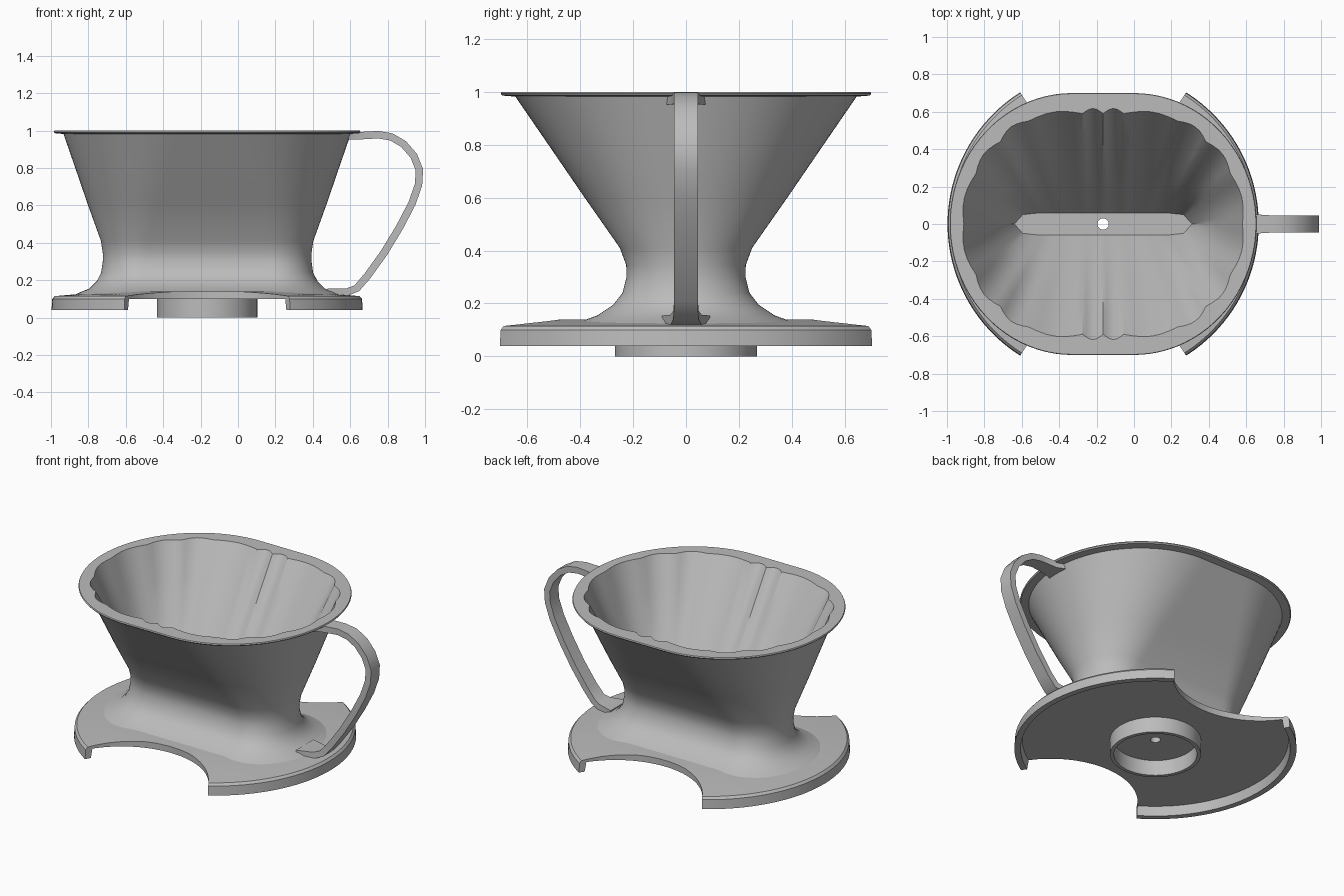
import bpy, bmesh, math
from mathutils import Vector

cube = bpy.data.objects.get("Cube")
if cube:
    bpy.data.objects.remove(cube, do_unlink=True)

CX = -0.165          # axis of the cone and base
N = 30               # points per quarter ring

grey = bpy.data.materials.new("grey_plastic")
grey.use_nodes = True
grey.diffuse_color = (0.5, 0.5, 0.5, 1)
grey.node_tree.nodes["Principled BSDF"].inputs["Base Color"].default_value = (0.5, 0.5, 0.5, 1)


def finish(name, bm, offset=CX):
    bmesh.ops.recalc_face_normals(bm, faces=bm.faces)
    mesh = bpy.data.meshes.new(name)
    bm.to_mesh(mesh)
    bm.free()
    obj = bpy.data.objects.new(name, mesh)
    obj.location.x = offset
    bpy.context.collection.objects.link(obj)
    mesh.materials.append(grey)
    return obj


def smooth(obj, angle=30):
    bpy.ops.object.select_all(action='DESELECT')
    obj.select_set(True)
    bpy.context.view_layer.objects.active = obj
    bpy.ops.object.shade_smooth_by_angle(angle=math.radians(angle))


def loft(bm, rings, closed=False):
    """Skin a list of equal closed rings of 3D points."""
    loops = [[bm.verts.new(p) for p in ring] for ring in rings]
    pairs = list(zip(loops, loops[1:]))
    if closed:
        pairs.append((loops[-1], loops[0]))
    for a, b in pairs:
        for i in range(len(a)):
            j = (i + 1) % len(a)
            bm.faces.new((a[i], a[j], b[j], b[i]))
    return loops


def mirror_ring(quarter, z):
    """Turn a quarter outline, from +y round to +x, into a full ring."""
    back = quarter[::-1]
    pts = quarter[:-1] + [(x, -y) for x, y in back[:-1]]
    pts += [(-x, -y) for x, y in quarter[:-1]] + [(-x, y) for x, y in back[:-1]]
    return [(x, y, z) for x, y in pts]


def oval(hx, hy, flat, z):
    """Oval with a straight middle of half length flat."""
    k = 8 if flat else 0
    q = [(flat * i / k, hy) for i in range(k)]
    for i in range(N - k + 1):
        a = math.pi / 2 * i / (N - k)
        q.append((flat + (hx - flat) * math.sin(a), hy * math.cos(a)))
    return mirror_ring(q, z)


# Ridges of the fluted inside, at the rim and at the floor slot
RIDGE_TOP = [(0, .59), (.11, .59), (.4, .55), (.55, .44), (.68, .27), (.745, 0)]
RIDGE_LOW = [(0, .06), (.105, .06), (.235, .06), (.335, .06), (.43, .05), (.475, 0)]


def fluted(t, z):
    """Scalloped ring, t = 0 at the floor and 1 at the rim."""
    ridges = [Vector(a).lerp(Vector(b), t) for a, b in zip(RIDGE_LOW, RIDGE_TOP)]
    steps = N // (len(ridges) - 1)
    q = []
    for a, b in zip(ridges, ridges[1:]):
        d = b - a
        out = Vector((-d.y, d.x)).normalized()
        bulge = t * min(.03, .25 * d.length)
        for i in range(steps):
            s = i / steps
            q.append(tuple(a + d * s + out * bulge * math.sin(math.pi * s)))
    q.append(tuple(ridges[-1]))
    return mirror_ring(q, z)


# Cone: flared foot, outer wall, rim flange, fluted inside, floor and drip hole
outer = [(.72, .44, .36, .115), (.68, .39, .36, .135), (.63, .335, .36, .155),
         (.59, .275, .36, .195), (.567, .24, .35, .24), (.558, .225, .34, .3),
         (.558, .226, .33, .345), (.568, .25, .32, .41), (.64, .39, .27, .61),
         (.705, .52, .215, .8), (.768, .645, .165, .982), (.815, .695, .165, .986),
         (.82, .7, .165, .993), (.817, .697, .165, 1.0)]
rings = [oval(*o) for o in outer]
rings += [fluted(t, .2 + .8 * t) for t in (1, .75, .5, .25, 0)]
rings += [oval(.03, .03, 0, .2), oval(.03, .03, 0, .102)]
bm = bmesh.new()
loft(bm, rings)
smooth(finish("cone", bm))


def lathe(bm, profile, seg=128):
    loft(bm, [[(r * math.cos(2 * math.pi * i / seg), r * math.sin(2 * math.pi * i / seg), z)
               for i in range(seg)] for r, z in profile], closed=True)


# Base plate with a downturned lip and a drip hole
bm = bmesh.new()
lathe(bm, [(.03, .1), (.785, .1), (.795, .04), (.832, .04), (.828, .1),
           (.815, .115), (.7, .125), (.5, .14), (.03, .14)])
base = finish("base_plate", bm)

# Round bites out of the front and back of the base
for side in (-1, 1):
    bm = bmesh.new()
    bmesh.ops.create_cone(bm, cap_ends=True, segments=96, radius1=.512, radius2=.512, depth=.6)
    cutter = finish("base_cutter", bm)
    cutter.location.y = side * .96
    cutter.hide_render = True
    bpy.context.view_layer.update()
    mod = base.modifiers.new("bite", 'BOOLEAN')
    mod.operation = 'DIFFERENCE'
    mod.solver = 'EXACT'
    mod.object = cutter
    bpy.context.view_layer.objects.active = base
    bpy.ops.object.modifier_apply(modifier=mod.name)
    bpy.data.objects.remove(cutter, do_unlink=True)
smooth(base)

# Locating ring under the base
bm = bmesh.new()
lathe(bm, [(.268, 0), (.268, .105), (.245, .105), (.245, 0)])
smooth(finish("locating_ring", bm))

# Ribbon handle: path x, z and half width
path = [(.585, .972, .075), (.64, .972, .052), (.75, .978, .045), (.82, .966, .045),
        (.885, .928, .045), (.94, .865, .045), (.97, .79, .045), (.965, .71, .045),
        (.93, .61, .045), (.865, .485, .045), (.78, .345, .045), (.69, .22, .045),
        (.635, .157, .047), (.585, .137, .06), (.48, .135, .09)]
bm = bmesh.new()
sections = []
for i, (x, z, w) in enumerate(path):
    a, b = path[max(i - 1, 0)], path[min(i + 1, len(path) - 1)]
    n = Vector((a[1] - b[1], 0, b[0] - a[0])).normalized() * .02
    c = Vector((x, 0, z))
    side = Vector((0, w, 0))
    sections.append([c + n + side, c + n - side, c - n - side, c - n + side])
loops = loft(bm, sections)
bm.faces.new(loops[0])
bm.faces.new(loops[-1])
smooth(finish("handle", bm, 0))
